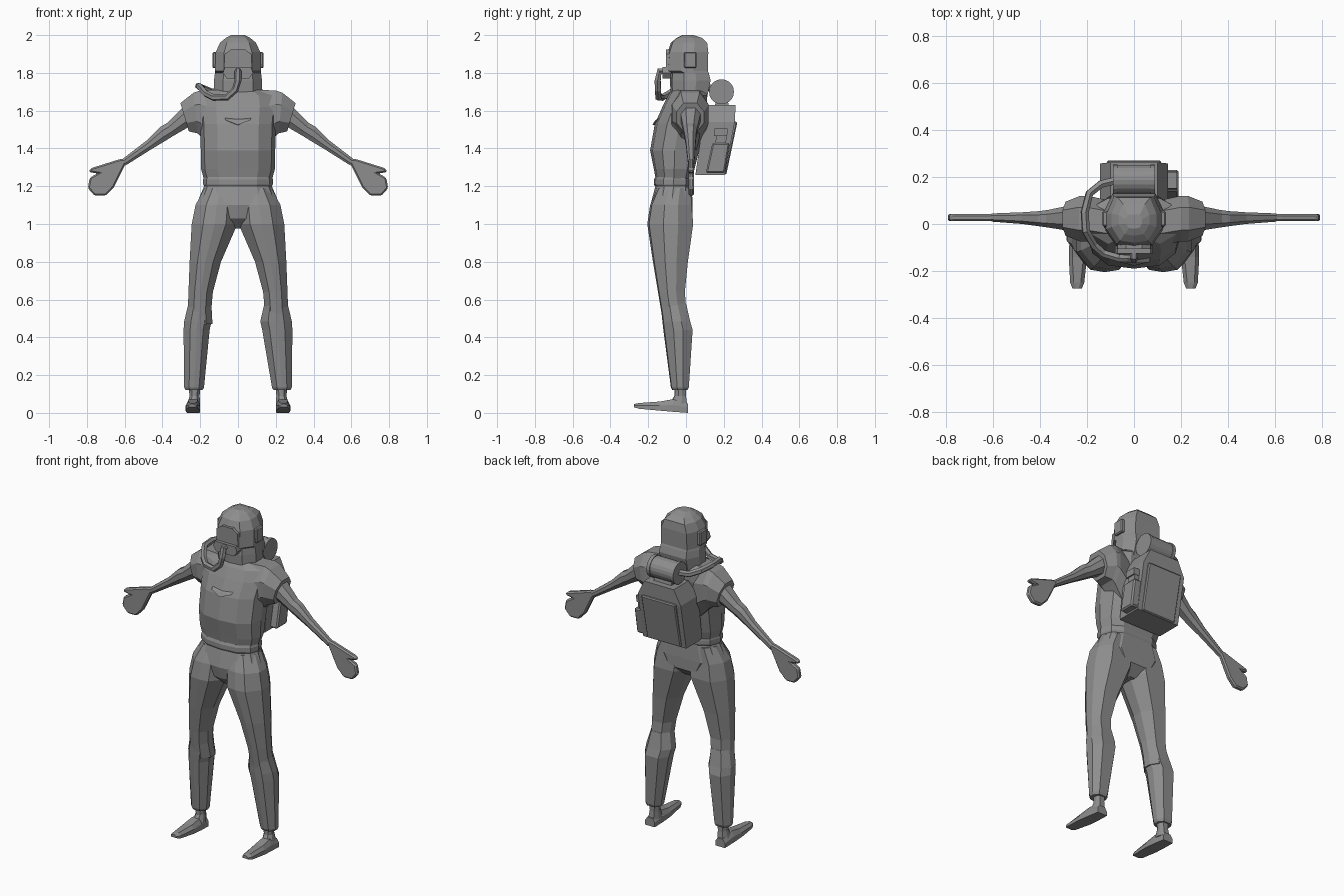
import bpy, bmesh
from math import pi
from mathutils import Matrix

cube = bpy.data.objects.get("Cube")
if cube:
    bpy.data.objects.remove(cube, do_unlink=True)

grey = bpy.data.materials.new("suit_grey")
grey.use_nodes = True
shade = (0.27, 0.27, 0.27, 1)
grey.diffuse_color = shade
grey.node_tree.nodes["Principled BSDF"].inputs["Base Color"].default_value = shade

# Half outlines of cross-sections, front to back, in unit size
BODY = [(0, -1), (.55, -.9), (.9, -.5), (1, 0), (.88, .65), (.55, 1), (0, 1)]
HEAD = [(0, -1), (.62, -.9), (1, -.3), (1, .3), (.72, 1), (0, 1)]
LIMB = [(0, -1), (.5, -.92), (1, -.3), (1, .35), (.55, 1), (0, 1)]


def finish(name, bm, mirror=False):
    bmesh.ops.recalc_face_normals(bm, faces=bm.faces)
    if mirror:
        bm.transform(Matrix.Scale(-1, 4, (1, 0, 0)))
        bmesh.ops.reverse_faces(bm, faces=bm.faces)
    mesh = bpy.data.meshes.new(name)
    bm.to_mesh(mesh)
    bm.free()
    mesh.materials.append(grey)
    ob = bpy.data.objects.new(name, mesh)
    bpy.context.scene.collection.objects.link(ob)
    return ob


def loft(name, rings, mirror=False):
    bm = bmesh.new()
    loops = [[bm.verts.new(p) for p in ring] for ring in rings]
    n = len(loops[0])
    for a, b in zip(loops, loops[1:]):
        for i in range(n):
            j = (i + 1) % n
            bm.faces.new((a[i], a[j], b[j], b[i]))
    bm.faces.new(loops[0])
    bm.faces.new(loops[-1])
    return finish(name, bm, mirror)


def level(half, z, x0, x1, y0, y1):
    """Horizontal ring filling a rectangle with the given outline."""
    full = half + [(-x, y) for x, y in half[-2:0:-1]]
    cx, cy, rx, ry = (x0 + x1) / 2, (y0 + y1) / 2, (x1 - x0) / 2, (y1 - y0) / 2
    return [(cx + rx * u, cy + ry * v, z) for u, v in full]


def column(name, half, rows, mirror=False):
    return loft(name, [level(half, *r) for r in rows], mirror)


def centred(name, half, rows):
    return column(name, half, [(z, -w, w, f, b) for z, w, f, b in rows])


def tube(name, rows, mirror):
    """Sideways limb; each row is its top x,z, bottom x,z, front y and back y."""
    rings = []
    for xt, zt, xb, zb, y0, y1 in rows:
        rings.append([(xb + (xt - xb) * t, y0 + (y1 - y0) * s, zb + (zt - zb) * t)
                      for s, t in [(.25, 0), (0, .3), (0, .7), (.25, 1),
                                   (.75, 1), (1, .7), (1, .3), (.75, 0)]])
    loft(name, rings, mirror)


def block(name, x0, x1, outline):
    """Side outline in y,z drawn across x."""
    return loft(name, [[(x, y, z) for y, z in outline] for x in (x0, x1)])


def bevel(ob, width):
    mod = ob.modifiers.new("bevel", 'BEVEL')
    mod.width, mod.segments = width, 1


# Torso, belt and pelvis
centred("torso", BODY, [
    (1.235, .18, -.16, .03), (1.29, .195, -.17, .045), (1.39, .197, -.19, .07),
    (1.53, .2, -.165, .095), (1.62, .21, -.125, .11), (1.68, .2, -.095, .11),
    (1.71, .13, -.075, .1)])
centred("belt", BODY, [(1.2, .18, -.165, .03), (1.21, .185, -.17, .035),
                       (1.235, .185, -.17, .035), (1.25, .18, -.163, .03)])
centred("pelvis", BODY, [
    (1.21, .175, -.16, .03), (1.1, .222, -.188, .035), (1.03, .16, -.175, .035),
    (.975, .03, -.12, -.02)])
loft("collar_point", [[(-.07, -.145, 1.56), (.07, -.145, 1.56), (0, -.15, 1.52)],
                      [(-.065, -.162, 1.55), (.065, -.162, 1.55), (0, -.178, 1.525)]])

# Hood, brow and ear pads
centred("hood", HEAD, [
    (1.66, .13, -.08, .11), (1.76, .127, -.085, .13), (1.8, .122, -.08, .12),
    (1.81, .122, -.105, .116), (1.91, .118, -.097, .118), (1.96, .095, -.08, .112),
    (1.985, .065, -.05, .085), (2.0, .035, -.02, .04)])
loft("visor", [[(x, y, z) for x, z in [(-.075, 1.815), (.075, 1.815), (.07, 1.9),
                                       (.035, 1.925), (-.035, 1.925), (-.07, 1.9)]]
               for y in (-.085, -.106)])
for side in (-1, 1):
    pad = block(("right" if side < 0 else "left") + "_ear_pad", side * .11, side * .136,
                [(-.01, 1.825), (.055, 1.825), (.055, 1.91), (-.01, 1.91)])
    bevel(pad, .006)

# Breathing mouthpiece and its hose over the shoulder
loft("mouthpiece", [[(x, y, z) for x, z in [(-.06, 1.77), (.06, 1.77), (.08, 1.8),
                                            (.07, 1.83), (-.07, 1.83), (-.08, 1.8)]]
                    for y in (-.08, -.125)])
curve = bpy.data.curves.new("breathing_hose", 'CURVE')
curve.dimensions = '3D'
curve.bevel_depth, curve.bevel_resolution, curve.use_fill_caps = .018, 1, True
path = [(0, -.11, 1.81), (0, -.14, 1.81), (0, -.15, 1.76), (-.015, -.148, 1.71),
        (-.06, -.146, 1.67), (-.13, -.125, 1.67), (-.17, -.09, 1.69),
        (-.205, -.03, 1.73), (-.21, .05, 1.73), (-.19, .13, 1.72),
        (-.14, .17, 1.7), (-.08, .185, 1.7)]
spline = curve.splines.new('POLY')
spline.points.add(len(path) - 1)
for point, co in zip(spline.points, path):
    point.co = (*co, 1)
spline.use_smooth = False
curve.materials.append(grey)
bpy.context.scene.collection.objects.link(bpy.data.objects.new("breathing_hose", curve))

# Arms and legs, once for each side
for label, flip in (("left", False), ("right", True)):
    tube(label + "_sleeve", [
        (.1, 1.71, .12, 1.38, -.09, .1), (.2, 1.707, .195, 1.46, -.075, .12),
        (.235, 1.695, .215, 1.48, -.075, .12), (.305, 1.64, .26, 1.49, -.05, .095)], flip)
    tube(label + "_arm", [
        (.28, 1.63, .25, 1.52, -.03, .08), (.375, 1.535, .345, 1.465, -.015, .06),
        (.41, 1.515, .385, 1.44, -.01, .055), (.48, 1.445, .46, 1.395, 0, .05),
        (.61, 1.345, .595, 1.31, .01, .045)], flip)
    palm = [(.58, 1.35), (.63, 1.342), (.70, 1.32), (.78, 1.295), (.79, 1.275),
            (.745, 1.268), (.785, 1.245), (.795, 1.19), (.76, 1.15), (.70, 1.15),
            (.656, 1.196), (.6, 1.31)]
    bevel(loft(label + "_mitten", [[(x, y, z) for x, z in palm] for y in (.012, .043)],
               flip), .008)

    column(label + "_thigh", LIMB, [
        (1.19, .0, .178, -.15, .025), (1.1, .0, .225, -.19, .03),
        (1.0, .003, .245, -.205, .038), (.8, .09, .256, -.175, .01),
        (.64, .133, .262, -.148, -.006), (.56, .14, .265, -.135, 0),
        (.47, .135, .275, -.12, .02)], flip)
    inner = .14 if flip else .118
    column(label + "_gaiter", LIMB, [
        (.58, .14, .262, -.135, 0), (.485, inner, .285, -.125, .022),
        (.44, inner + .01, .288, -.12, .035), (.135, .18, .285, -.08, .015),
        (.12, .188, .278, -.072, .008)], flip)
    column(label + "_ankle", LIMB, [
        (.13, .2, .26, -.062, .0), (.09, .203, .257, -.062, 0),
        (.04, .2, .268, -.09, .006)], flip)

    # Foot drawn from heel to toe
    rings = []
    for y, x0, x1, z0, z1 in [(.01, .205, .27, 0, .05), (-.07, .2, .275, .006, .072),
                              (-.14, .2, .278, .012, .06), (-.25, .212, .272, .022, .052),
                              (-.275, .222, .262, .03, .047)]:
        m = z0 + (z1 - z0) * .55
        rings.append([(x0, y, z0), (x1, y, z0), (x1, y, m), (x1 - .015, y, z1),
                      (x0 + .015, y, z1), (x0, y, m)])
    loft(label + "_foot", rings, flip)

# Backpack with tapered shoulders, rear panel and side pocket
loft("backpack", [
    [(-.145, a, z), (.145, a, z), (.145, b, z), (-.145, b, z)]
    if w else [(-.1, a, z), (.1, a, z), (.1, b, z), (-.1, b, z)]
    for z, a, b, w in [(1.26, .05, .205, 1), (1.54, .09, .258, 1), (1.63, .12, .263, 0)]])
rear = block("pack_panel", -.115, .115,
             [(.19, 1.265), (.213, 1.26), (.272, 1.54), (.24, 1.545)])
bevel(rear, .006)
pocket = block("pack_pocket", .13, .19,
               [(.105, 1.27), (.205, 1.27), (.232, 1.43), (.14, 1.43)])
bevel(pocket, .008)
block("pocket_bottle", .135, .175, [(.155, 1.42), (.21, 1.42), (.217, 1.47), (.16, 1.47)])
block("pocket_cap", .13, .183, [(.148, 1.465), (.218, 1.465), (.22, 1.505), (.152, 1.505)])

# Air cylinder lying across the top of the pack
for name, radius, length in (("air_cylinder", .062, .16), ("cylinder_rims", .066, .0)):
    for x in ([0] if length else [-.08, .08]):
        bm = bmesh.new()
        bmesh.ops.create_cone(bm, cap_ends=True, segments=20, radius1=radius,
                              radius2=radius, depth=length or .02)
        bm.transform(Matrix.Translation((x, .188, 1.7)) @ Matrix.Rotation(pi / 2, 4, 'Y'))
        finish(name, bm)
block("cylinder_mount", -.06, .06, [(.15, 1.61), (.23, 1.61), (.22, 1.66), (.16, 1.66)])
